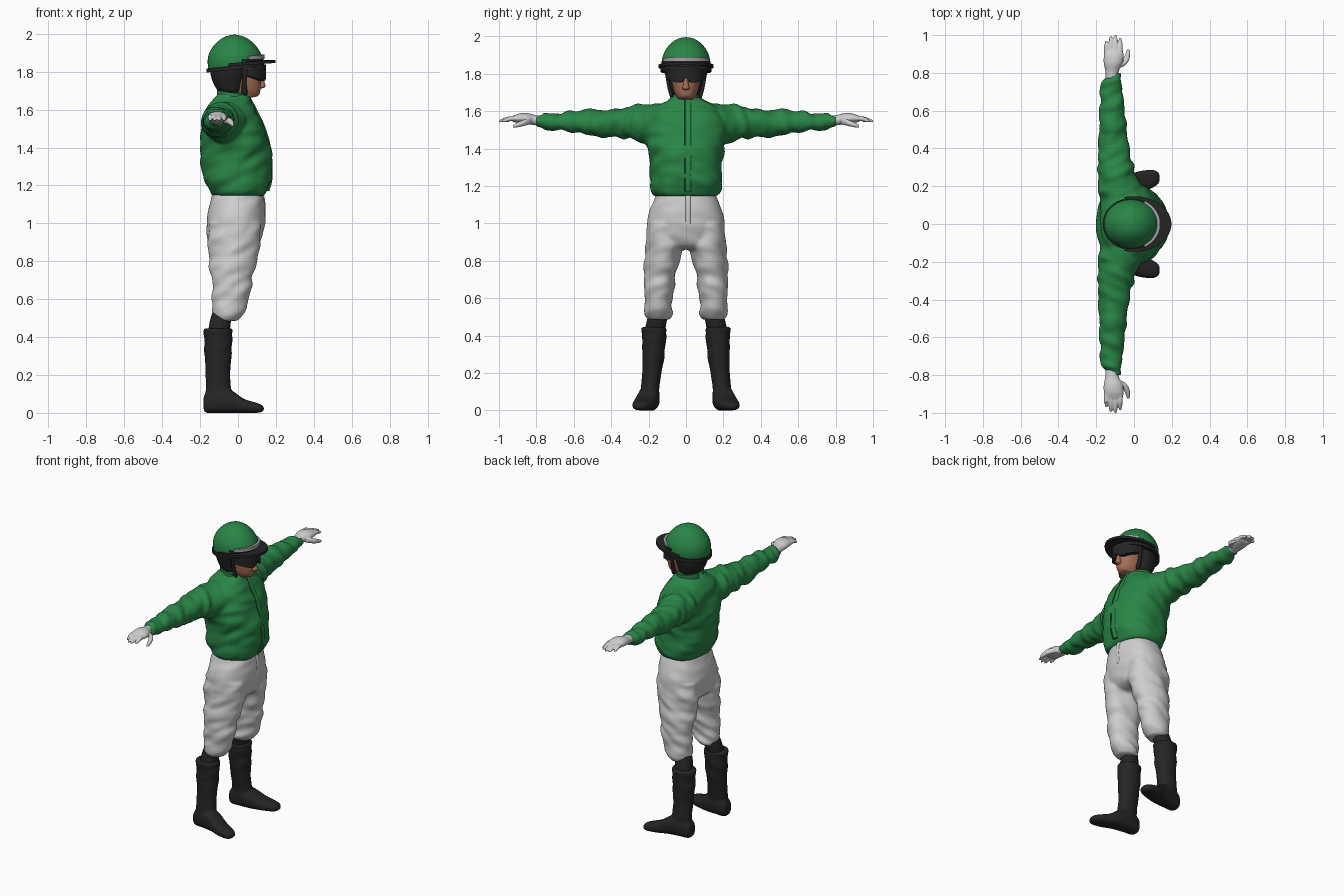
import bpy, bmesh, math
from mathutils import Vector, noise

cube = bpy.data.objects.get("Cube")
if cube:
    bpy.data.objects.remove(cube, do_unlink=True)


def material(name, colour):
    mat = bpy.data.materials.new(name)
    mat.use_nodes = True
    mat.diffuse_color = (*colour, 1)
    mat.node_tree.nodes["Principled BSDF"].inputs["Base Color"].default_value = (*colour, 1)
    return mat


GREEN = material("green silk", (.022, .235, .062))
SEAM = material("dark green seam", (.008, .09, .025))
WHITE = material("white cloth", (.62, .62, .62))
BLACK = material("black leather", (.018, .018, .018))
SKIN = material("skin", (.38, .16, .095))
GREY = material("grey lens", (.36, .38, .37))


def spline(rows, steps):
    """Smooth rows of numbers with a Catmull-Rom curve."""
    out = []
    last = len(rows) - 1
    for i in range(last):
        p0, p1, p2, p3 = (rows[min(max(j, 0), last)] for j in range(i - 1, i + 3))
        for k in range(steps):
            t = k / steps
            out.append([b + t / 2 * (c - a + t * (2*a - 5*b + 4*c - d + t * (3*(b - c) + d - a)))
                        for a, b, c, d in zip(p0, p1, p2, p3)])
    return out + [list(rows[-1])]


def loft(bm, axis, rows, folds=0, seg=40, steps=6, power=2, side=1):
    """Closed tube; each row is position, then low and high bounds on the two other axes."""
    rings = []
    for t, a0, a1, b0, b1 in spline(rows, steps):
        ring = []
        for k in range(seg):
            ang = math.tau * k / seg
            c, s = (math.copysign(abs(f(ang)) ** (2 / power), f(ang)) for f in (math.cos, math.sin))
            a = (a0 + a1 + c * (a1 - a0)) / 2
            b = (b0 + b1 + s * (b1 - b0)) / 2
            if folds:
                push = folds * noise.noise(Vector((a * 9, b * 9 + t * 8, t * 20 - a * 9)))
                a, b = a + c * push, b + s * push
            x, y, z = {"x": (t, a, b), "y": (a, t, b), "z": (a, b, t)}[axis]
            ring.append(bm.verts.new((x, y * side, z)))
        rings.append(ring)
    for lower, upper in zip(rings, rings[1:]):
        for k in range(seg):
            n = (k + 1) % seg
            bm.faces.new((lower[k], lower[n], upper[n], upper[k]))
    bm.faces.new(rings[0])
    bm.faces.new(rings[-1])


def finish(bm, name, mat, voxel=0, smooth=0):
    bmesh.ops.recalc_face_normals(bm, faces=bm.faces)
    mesh = bpy.data.meshes.new(name)
    bm.to_mesh(mesh)
    bm.free()
    obj = bpy.data.objects.new(name, mesh)
    bpy.context.collection.objects.link(obj)
    mesh.materials.append(mat)
    bpy.ops.object.select_all(action="DESELECT")
    obj.select_set(True)
    bpy.context.view_layer.objects.active = obj
    bpy.ops.object.shade_smooth_by_angle(angle=math.radians(50))
    if voxel:
        remesh = obj.modifiers.new("Blend", "REMESH")
        remesh.mode, remesh.voxel_size, remesh.use_smooth_shade = "VOXEL", voxel, True
        if smooth:
            relax = obj.modifiers.new("Relax", "SMOOTH")
            relax.factor, relax.iterations = .5, smooth
    return obj


def part(name, mat, axis, rows, **options):
    bm = bmesh.new()
    loft(bm, axis, rows, **options)
    return finish(bm, name, mat)


def arc(name, mat, spread, centre, inner, outer, low, high, tilt=0):
    """Curved band round the head; low and high are functions of the angle."""
    bm = bmesh.new()
    count = 48
    rings = []
    for k in range(count + 1):
        ang = math.radians(spread) * (2 * k / count - 1)
        c, s = math.cos(ang), math.sin(ang)
        ring = []
        for (rx, ry), height in ((inner, low), (outer, low), (outer, high), (inner, high)):
            x = centre + rx * c
            ring.append(bm.verts.new((x, ry * s, height(ang) + tilt * x)))
        rings.append(ring)
    for p, q in zip(rings, rings[1:]):
        for k in range(4):
            n = (k + 1) % 4
            bm.faces.new((p[k], p[n], q[n], q[k]))
    bm.faces.new(rings[0])
    bm.faces.new(rings[-1])
    return finish(bm, name, mat)


def sym(rows):
    """Rows of height, back, front, half width."""
    return [(z, back, front, -w, w) for z, back, front, w in rows]


# Shirt: torso and both sleeves blended together
torso = sym([(1.145, -.13, .14, .165), (1.17, -.155, .16, .185), (1.23, -.178, .176, .192),
             (1.32, -.193, .177, .192), (1.42, -.198, .165, .208), (1.51, -.19, .138, .218),
             (1.58, -.178, .105, .2), (1.63, -.155, .08, .15), (1.665, -.12, .06, .09),
             (1.69, -.1, .045, .07)])
sleeve = [(.08, -.17, .06, 1.43, 1.64), (.18, -.19, .045, 1.42, 1.645), (.25, -.192, .01, 1.44, 1.638),
          (.33, -.19, -.01, 1.455, 1.615), (.42, -.188, -.025, 1.46, 1.605), (.5, -.184, -.04, 1.47, 1.61),
          (.6, -.182, -.05, 1.487, 1.6), (.7, -.18, -.06, 1.495, 1.588), (.755, -.178, -.065, 1.495, 1.588),
          (.775, -.16, -.075, 1.512, 1.575), (.8, -.165, -.07, 1.51, 1.58)]
bm = bmesh.new()
loft(bm, "z", torso, folds=.014, seg=64, power=2.3)
for side in (1, -1):
    loft(bm, "y", sleeve, folds=.02, side=side)
finish(bm, "shirt", GREEN, voxel=.01, smooth=3)

# Raised button strip with a seam beside it
front = [(z, hi) for z, lo, hi, _, w in torso[1:-1]]
part("button_strip", GREEN, "z", [(z, x - .03, x + .004, -.004, .028) for z, x in front], seg=12, power=5)
part("strip_seam", SEAM, "z", [(z, x - .03, x + .005, -.008, -.004) for z, x in front], seg=8)

# Stand collar
arc("collar", GREEN, 165, -.03, (.07, .07), (.085, .085),
    lambda a: 1.64, lambda a: 1.685, tilt=-.15)

# Breeches: hips and two baggy legs
hips = sym([(1.19, -.12, .12, .145), (1.14, -.14, .135, .165), (1.08, -.155, .142, .19),
            (1, -.165, .14, .208), (.93, -.162, .125, .208), (.88, -.14, .1, .18), (.86, -.1, .06, .12)])
leg = [(1, -.15, .12, .02, .205), (.9, -.16, .118, .012, .212), (.8, -.152, .095, .035, .217),
       (.7, -.143, .077, .058, .225), (.62, -.137, .062, .068, .226), (.55, -.14, .045, .072, .222),
       (.51, -.14, .02, .077, .212), (.485, -.115, -.01, .09, .2)]
bm = bmesh.new()
loft(bm, "z", hips, folds=.006, seg=64, power=2.2)
for side in (1, -1):
    loft(bm, "z", leg, folds=.015, side=side)
finish(bm, "breeches", WHITE, voxel=.01, smooth=4)
part("fly_flap", WHITE, "z", [(z, x - .03, x + .004, -.004, .025) for z, lo, x, _, w in hips[:4]],
     seg=12, power=5)

# Limb ends on both sides
shaft = [(.445, -.182, -.03, .103, .24), (.4, -.18, -.03, .105, .236), (.3, -.177, -.035, .113, .232),
         (.2, -.172, -.042, .13, .232), (.12, -.17, -.035, .143, .24), (.05, -.17, -.02, .145, .245)]
foot = [(-.182, .165, .22, .02, .08), (-.165, .147, .235, 0, .11), (-.1, .14, .25, 0, .135),
        (-.03, .145, .262, 0, .115), (.03, .163, .28, 0, .075), (.09, .188, .287, 0, .055),
        (.12, .205, .28, .003, .045), (.136, .225, .262, .012, .032)]
palm = [(.77, -.15, -.085, 1.52, 1.575), (.81, -.152, -.08, 1.525, 1.58), (.85, -.16, -.062, 1.53, 1.59),
        (.89, -.16, -.055, 1.535, 1.588), (.925, -.155, -.06, 1.542, 1.575)]
fingers = [(-.146, .97), (-.122, .995), (-.098, 1), (-.073, .985)]
thumb = [(.83, -.095, -.06, 1.53, 1.565), (.86, -.065, -.03, 1.522, 1.557),
         (.9, -.045, -.02, 1.513, 1.54), (.925, -.038, -.024, 1.51, 1.526)]
for side, label in ((1, "left"), (-1, "right")):
    bm = bmesh.new()
    loft(bm, "z", shaft, folds=.005, side=side)
    loft(bm, "x", foot, power=2.6, side=side)
    finish(bm, label + "_boot", BLACK, voxel=.008, smooth=2)
    part(label + "_sock", BLACK, "z", [(.56, -.12, -.02, .1, .195), (.5, -.145, -.035, .1, .205),
                                      (.41, -.16, -.045, .115, .225)], side=side)
    bm = bmesh.new()
    loft(bm, "y", palm, seg=24, side=side)
    loft(bm, "y", thumb, seg=16, side=side)
    for x, tip in fingers:
        loft(bm, "y", [(y, x - r, x + r, z - r, z + r) for y, z, r in
                       ((.9, 1.562, .013), (.94, 1.56, .013), (tip - .02, 1.551, .0105),
                        (tip, 1.545, .005))], seg=16, side=side)
    finish(bm, label + "_glove", WHITE, voxel=.004, smooth=2)

# Head, with nose
head = sym([(1.6, -.09, .04, .055), (1.655, -.08, .055, .052), (1.672, -.07, .105, .05),
            (1.7, -.07, .118, .063), (1.74, -.08, .122, .073), (1.78, -.1, .122, .08), (1.85, -.1, .115, .085)])
part("head", SKIN, "z", head, power=2.3)
part("nose", SKIN, "z", sym([(1.712, .1, .128, .012), (1.722, .1, .145, .02), (1.745, .1, .14, .014),
                            (1.785, .1, .128, .01)]), seg=16)

# Padded skull cap and chin straps
part("skull_cap", BLACK, "z", sym([(1.685, -.07, .0, .06), (1.7, -.105, .03, .08), (1.74, -.13, .045, .094),
                                  (1.79, -.145, .065, .108), (1.84, -.145, .09, .118)]))
for side, label in ((1, "left"), (-1, "right")):
    part(label + "_chin_strap", BLACK, "z",
         [(1.675, .035, .045, .072, .082), (1.69, .02, .05, .07, .09), (1.74, .02, .045, .085, .102),
          (1.82, .02, .05, .1, .115)], seg=12, side=side)

# Helmet shell, rim band and peak
shell = sym([(1.815, -.156, .125, .126), (1.85, -.16, .13, .13), (1.89, -.155, .123, .125),
             (1.93, -.134, .1, .107), (1.965, -.1, .065, .078), (1.987, -.062, .025, .043),
             (1.995, -.025, -.012, .006)])
part("helmet", GREEN, "z", shell, seg=64)
arc("helmet_rim", BLACK, 180, -.015, (.13, .115), (.151, .137),
    lambda a: 1.812, lambda a: 1.834, tilt=.1)
arc("peak", BLACK, 105, 0, (.1, .11), (.198, .147),
    lambda a: 1.832 + .014 * math.cos(a), lambda a: 1.848 + .014 * math.cos(a))

# Spare lens over the peak, and worn goggles with a nose notch
arc("spare_lens_frame", BLACK, 75, -.015, (.12, .11), (.15, .135), lambda a: 1.853, lambda a: 1.868)
arc("spare_lens", GREY, 62, -.015, (.12, .11), (.154, .138), lambda a: 1.868,
    lambda a: 1.876 + .014 * math.cos(a))
arc("goggles", BLACK, 85, .02, (.08, .075), (.128, .108),
    lambda a: 1.752 + .024 * math.exp(-(a * 6) ** 2) + .03 * max(0, abs(a) - .5), lambda a: 1.838)
